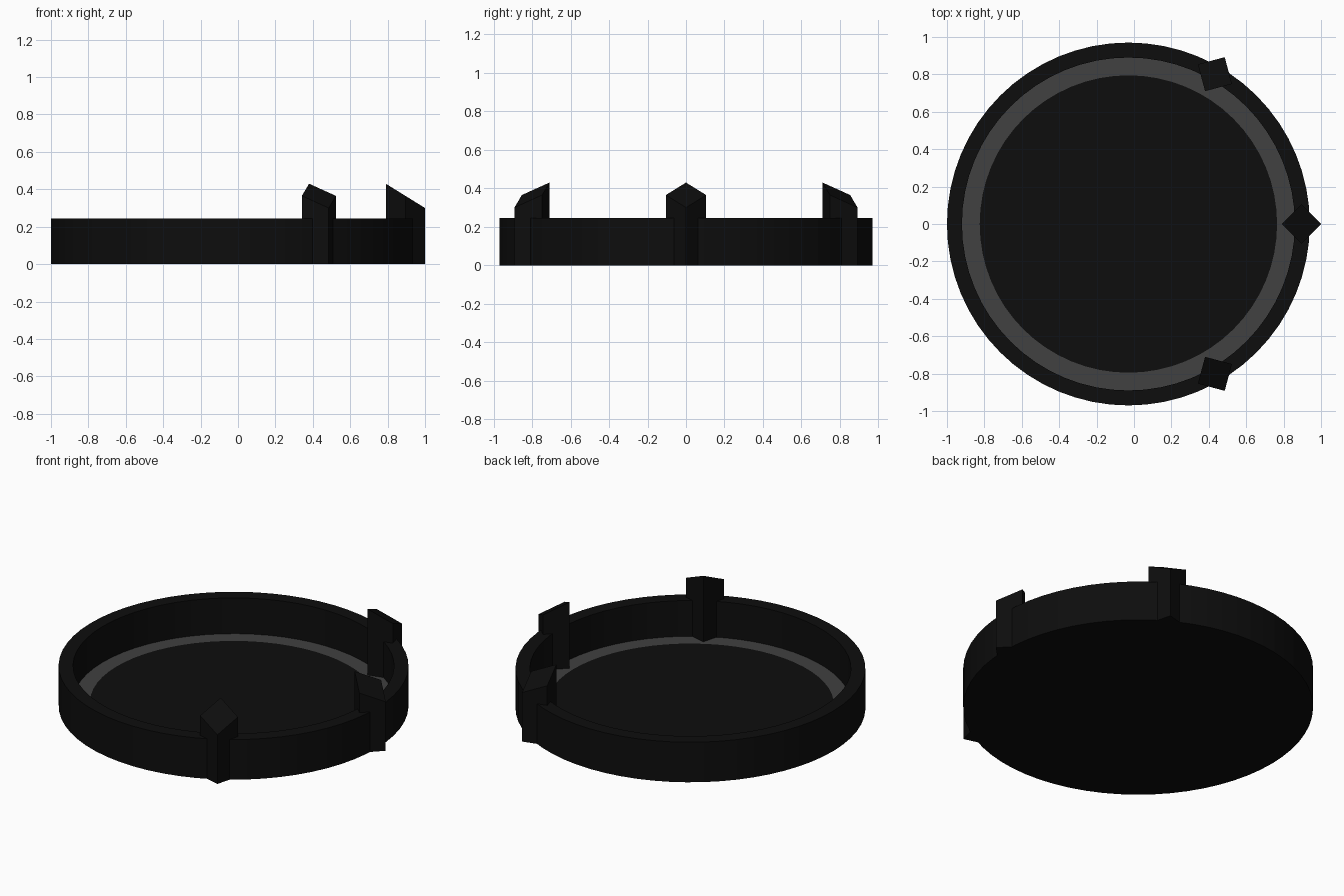
import bpy, bmesh
from math import cos, sin, pi, radians
from mathutils import Vector

cube = bpy.data.objects.get("Cube")
if cube:
    bpy.data.objects.remove(cube)

SEGMENTS = 64
CENTRE = Vector((-0.03, 0, 0))
RADIUS, RIM_IN, DISC = 0.97, 0.89, 0.795
HEIGHT, FLOOR = 0.245, 0.026


def material(name, value):
    mat = bpy.data.materials.new(name)
    mat.use_nodes = True
    colour = (value, value, value, 1)
    mat.diffuse_color = colour
    mat.node_tree.nodes["Principled BSDF"].inputs["Base Color"].default_value = colour
    return mat


black = material("black plastic", 0.004)
grey = material("dark grey band", 0.052)


def finish(bm, name, mats):
    bmesh.ops.recalc_face_normals(bm, faces=bm.faces)
    mesh = bpy.data.meshes.new(name)
    bm.to_mesh(mesh)
    bm.free()
    for mat in mats:
        mesh.materials.append(mat)
    obj = bpy.data.objects.new(name, mesh)
    obj.location = CENTRE
    bpy.context.collection.objects.link(obj)
    return obj


# Shallow round tray: a turned profile closed by a floor and an underside
profile = [(RADIUS, 0), (RADIUS, HEIGHT), (RIM_IN, HEIGHT), (RIM_IN, FLOOR), (DISC, FLOOR)]
bm = bmesh.new()
rings = []
for r, z in profile:
    angles = [2 * pi * i / SEGMENTS for i in range(SEGMENTS)]
    rings.append([bm.verts.new((r * cos(a), r * sin(a), z)) for a in angles])
for k, (low, high) in enumerate(zip(rings, rings[1:])):
    for i in range(SEGMENTS):
        j = (i + 1) % SEGMENTS
        face = bm.faces.new((low[i], low[j], high[j], high[i]))
        # The flat band at the edge of the floor is grey
        face.material_index = int(k == len(profile) - 2)
bm.faces.new(rings[0])
bm.faces.new(rings[-1])
finish(bm, "tray", [black, grey])

# Three diamond-section posts with tops sloping down outwards
POST_R, HALF = 0.925, 0.105
TOP_MID, TOP_DROP = 0.365, 0.065


def post(name, degrees):
    a = radians(degrees)
    out, side = Vector((cos(a), sin(a), 0)), Vector((-sin(a), cos(a), 0))
    bm = bmesh.new()
    bottom, top = [], []
    for u, v in ((1, 0), (0, 1), (-1, 0), (0, -1)):
        p = out * (POST_R + u * HALF) + side * (v * HALF)
        bottom.append(bm.verts.new(p))
        top.append(bm.verts.new(p + Vector((0, 0, TOP_MID - u * TOP_DROP))))
    bm.faces.new(bottom)
    bm.faces.new(top)
    for i in range(4):
        j = (i + 1) % 4
        bm.faces.new((bottom[i], bottom[j], top[j], top[i]))
    finish(bm, name, [black])


for name, degrees in (("front_post", -60), ("left_post", 0), ("back_post", 60)):
    post(name, degrees)
